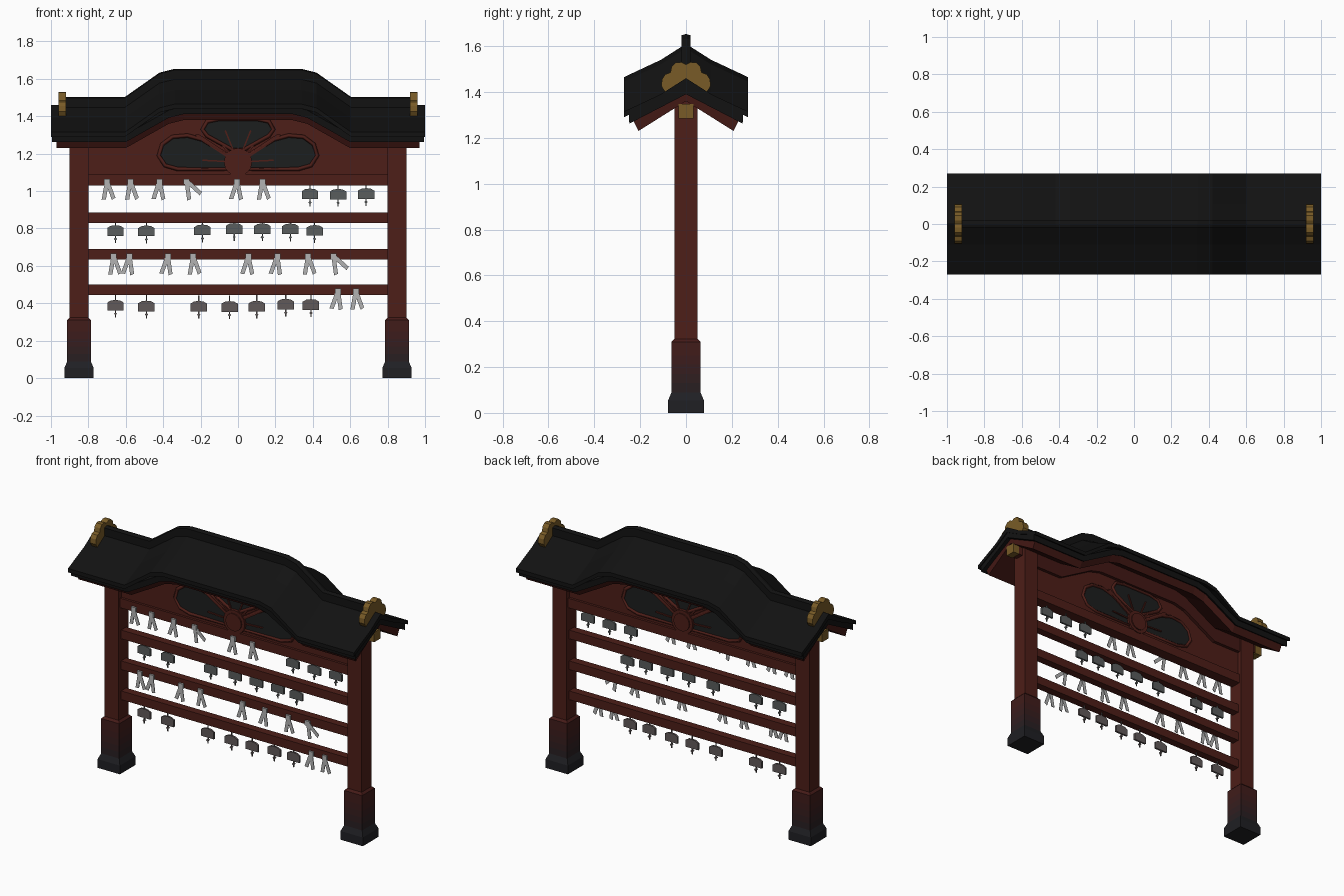
import bpy, bmesh, math, random
from mathutils import Matrix

if "Cube" in bpy.data.objects:
    bpy.data.objects.remove(bpy.data.objects["Cube"])
random.seed(4)


def mat(name, rgb):
    m = bpy.data.materials.new(name)
    m.diffuse_color = (*rgb, 1)
    m.use_nodes = True
    m.node_tree.nodes["Principled BSDF"].inputs["Base Color"].default_value = m.diffuse_color
    return m


RED = mat("red_wood", (0.075, 0.013, 0.009))
DEEP = mat("deep_red", (0.055, 0.009, 0.007))
BLACK = mat("black_tile", (0.006, 0.006, 0.006))
PANEL = mat("dark_panel", (0.012, 0.013, 0.013))
GOLD = mat("gold", (0.19, 0.105, 0.02))
PAPER = mat("paper", (0.45, 0.45, 0.45))
PLAQUE = mat("plaque_grey", (0.10, 0.11, 0.11))
BROWN = mat("plaque_brown", (0.12, 0.10, 0.10))


def loft(name, rings, materials, caps=True):
    """Join equal-sized rings of points; one material per band."""
    bm = bmesh.new()
    vs = [[bm.verts.new(p) for p in r] for r in rings]
    n = len(rings[0])
    for k, (a, b) in enumerate(zip(vs, vs[1:])):
        for i in range(n):
            f = bm.faces.new((a[i], a[(i + 1) % n], b[(i + 1) % n], b[i]))
            f.material_index = min(k, len(materials) - 1)
    if caps:
        bm.faces.new(vs[0])
        f = bm.faces.new(vs[-1])
        f.material_index = min(len(vs) - 2, len(materials) - 1)
    bmesh.ops.recalc_face_normals(bm, faces=bm.faces)
    me = bpy.data.meshes.new(name)
    bm.to_mesh(me)
    bm.free()
    for m in materials:
        me.materials.append(m)
    ob = bpy.data.objects.new(name, me)
    bpy.context.collection.objects.link(ob)
    return ob


def slab_y(name, pts, y0, y1, m):
    return loft(name, [[(x, y, z) for x, z in pts] for y in (y0, y1)], [m])


def slab_x(name, pts, x0, x1, m):
    return loft(name, [[(x, y, z) for y, z in pts] for x in (x0, x1)], [m])


def box(name, x0, x1, y0, y1, z0, z1, m):
    return slab_y(name, [(x0, z0), (x1, z0), (x1, z1), (x0, z1)], y0, y1, m)


def mirrored(pts):
    """Complete a half outline by reflecting it across zero."""
    return pts + [(-a, b) for a, b in reversed(pts) if abs(a) > 1e-6]


# Raised-centre line followed by every roof layer
def humps(length, bends):
    half = list(zip(bends, (0.15, 0.13, 0.0))) + [(length, 0.0)]
    return [(-x, d) for x, d in reversed(half)] + half


def sweep(name, half_top, half_bottom, length, bends, m):
    left = [(-y, z) for y, z in reversed(half_top) if y > 0]
    under = [(-y, z) for y, z in half_bottom if y > 0]
    section = left + half_top + half_bottom[::-1] + under
    return loft(name, [[(x, y, z + d) for y, z in section] for x, d in humps(length, bends)], [m])


UP, LOW = (0.34, 0.42, 0.605), (0.29, 0.37, 0.60)

# Roof layers and ridge
sweep("roof_tiles", [(0, 1.46), (0.11, 1.39), (0.27, 1.315)],
      [(0, 1.425), (0.11, 1.365), (0.27, 1.29)], 1.0, UP, BLACK)
sweep("roof_under_layer", [(0, 1.43), (0.25, 1.302)], [(0, 1.39), (0.247, 1.262)], 0.995, LOW, BLACK)
sweep("eave_boards", [(0, 1.395), (0.23, 1.275)], [(0, 1.36), (0.207, 1.23)], 0.97, LOW, DEEP)
sweep("roof_ridge", [(0, 1.503), (0.02, 1.497)], [(0, 1.42), (0.02, 1.42)], 0.95, UP, BLACK)

# Gold ridge-end ornaments and beam ends
cloud = mirrored([(0, 1.52), (0.02, 1.53), (0.045, 1.528), (0.063, 1.51), (0.068, 1.485), (0.09, 1.477),
                  (0.105, 1.455), (0.107, 1.425), (0.09, 1.398), (0.06, 1.41), (0, 1.45)])
for s, side in ((-1, "left"), (1, "right")):
    slab_x(side + "_ridge_ornament", cloud, s * 0.92, s * 0.96, GOLD)
    box(side + "_beam_end", s * 0.93, s * 0.975, -0.032, 0.032, 1.285, 1.347, GOLD)
    box(side + "_beam_stub", s * 0.85, s * 0.93, -0.027, 0.027, 1.29, 1.342, RED)

# Posts with graded sleeves and splayed feet
steps = [0.09, 0.13, 0.17, 0.21, 0.25, 0.31]
top_c, low_c = (0.06, 0.011, 0.009), (0.014, 0.014, 0.017)
grade = [mat("sleeve_%d" % i, [a + (b - a) * i / 6 for a, b in zip(low_c, top_c)]) for i in range(7)]


def square(cx, r, z):
    return [(cx + a * r, b * r, z) for a, b in ((-1, -1), (1, -1), (1, 1), (-1, 1))]


for s, side in ((-1, "left"), (1, "right")):
    cx = s * 0.85
    box(side + "_post", cx - 0.05, cx + 0.05, -0.05, 0.05, 0.25, 1.36, RED)
    rings = [square(cx, 0.078, 0), square(cx, 0.078, 0.055)]
    rings += [square(cx, 0.063, z) for z in steps] + [square(cx, 0.05, 0.323)]
    loft(side + "_post_sleeve", rings, [grade[0]] + grade)

# Cross rails
for i, z in enumerate((0.445, 0.635, 0.83)):
    box("rail_%d" % (i + 1), -0.81, 0.81, -0.025, 0.025, z, z + 0.055, RED)
box("top_beam", -0.81, 0.81, -0.035, 0.035, 1.03, 1.09, RED)

# Gable panel and the arched trim under the roof
line = humps(0.81, LOW)
slab_y("gable_panel", [(-0.81, 1.08), (0.81, 1.08)] + [(x, 1.33 + d) for x, d in reversed(line)], -0.02, 0.02, RED)
slab_y("arch_trim", [(x, 1.245 + d) for x, d in line] + [(x, 1.335 + d) for x, d in reversed(line)],
       -0.04, 0.04, DEEP)

# Fan carving: dark petals with raised rims, spokes and hub, on both faces
side_petal = [(0.055, 1.117), (0.32, 1.117), (0.39, 1.137), (0.424, 1.19), (0.405, 1.25),
              (0.35, 1.29), (0.27, 1.297), (0.19, 1.275), (0.05, 1.19)]
top_petal = mirrored([(0.03, 1.22), (0.165, 1.295), (0.19, 1.33), (0.165, 1.372), (0.10, 1.386)])


def rim(name, pts):
    for y in (-0.026, 0.026):
        cu = bpy.data.curves.new(name, 'CURVE')
        cu.dimensions = '3D'
        cu.bevel_depth, cu.bevel_resolution = 0.011, 0
        sp = cu.splines.new('POLY')
        sp.points.add(len(pts) - 1)
        for p, (x, z) in zip(sp.points, pts):
            p.co = (x, y, z, 1)
        sp.use_cyclic_u = True
        cu.materials.append(RED)
        bpy.context.collection.objects.link(bpy.data.objects.new(name, cu))


petals = {"right": side_petal, "left": [(-x, z) for x, z in side_petal], "top": top_petal}
for key, pts in petals.items():
    slab_y(key + "_petal", pts, -0.025, 0.025, PANEL)
    rim(key + "_petal_rim", pts)
for i, (deg, r, w) in enumerate(((3, .19, .004), (33, .26, .011), (47, .12, .005), (68, .18, .004),
                                 (112, .18, .004), (133, .12, .005), (147, .26, .011), (177, .19, .004))):
    c, s = math.cos(math.radians(deg)), math.sin(math.radians(deg))
    slab_y("spoke_%d" % (i + 1), [(c * a - s * b, 1.155 + s * a + c * b) for a, b in
                                  ((0.03, -w), (r, -w), (r + w, 0), (r, w), (0.03, w))], -0.033, 0.033, RED)
for name, r, d in (("hub_ring", 0.075, 0.04), ("hub_disc", 0.055, 0.047)):
    slab_y(name, [(r * math.cos(t * math.pi / 8), 1.155 + r * math.sin(t * math.pi / 8)) for t in range(16)],
           -d, d, RED)


# Hanging wooden plaques with a cord and bell
def plaque(x, z, m):
    slab_y("plaque", [(x - .044, z - .057), (x + .044, z - .057), (x + .044, z - .014), (x + .025, z - .003),
                      (x, z), (x - .025, z - .003), (x - .044, z - .014)], -0.006, 0.006, m)
    box("plaque_loop", x - .003, x + .003, -0.003, 0.003, z - .01, z + .03, m)
    box("plaque_cord", x - .003, x + .003, -0.003, 0.003, z - .095, z - .05, m)
    slab_y("plaque_bell", [(x, z - .065), (x + .009, z - .074), (x, z - .083), (x - .009, z - .074)],
           -0.007, 0.007, m)


for top, xs, m in ((1.015, (.385, .535, .685), PLAQUE),
                   (.82, (-.655, -.49, -.19, -.02, .13, .28, .41), PLAQUE),
                   (.415, (-.655, -.49, -.21, -.045, .10, .255, .39), BROWN)):
    for x in xs:
        plaque(x, top + random.uniform(-.005, .01), m)


# Knotted paper strips on the front of the rails
def paper(x, z, y, spread):
    angles = (8, 48) if spread else random.choice(((-18, 12), (-10, 20), (-20, 8)))
    for k, deg in enumerate(angles):
        ob = slab_y("paper_strip", [(-.011, 0), (.011, 0), (.011, -.10), (-.011, -.105)],
                    -.002, .002, PAPER)
        ob.matrix_world = (Matrix.Translation((x, y - .004 * k, z - .01))
                           @ Matrix.Rotation(math.radians(-deg), 4, 'Y'))
    box("paper_knot", x - .016, x + .016, y - .008, y + .004, z - .03, z, PAPER)


for top, y, xs in ((1.065, -.041, (-.70, -.575, -.42, -.275, -.005, .13)),
                   (.665, -.031, (-.665, -.58, -.375, -.24, .055, .21, .375, .51)),
                   (.478, -.031, (.535, .63))):
    for x in xs:
        paper(x, top, y, x in (-.275, .51))
